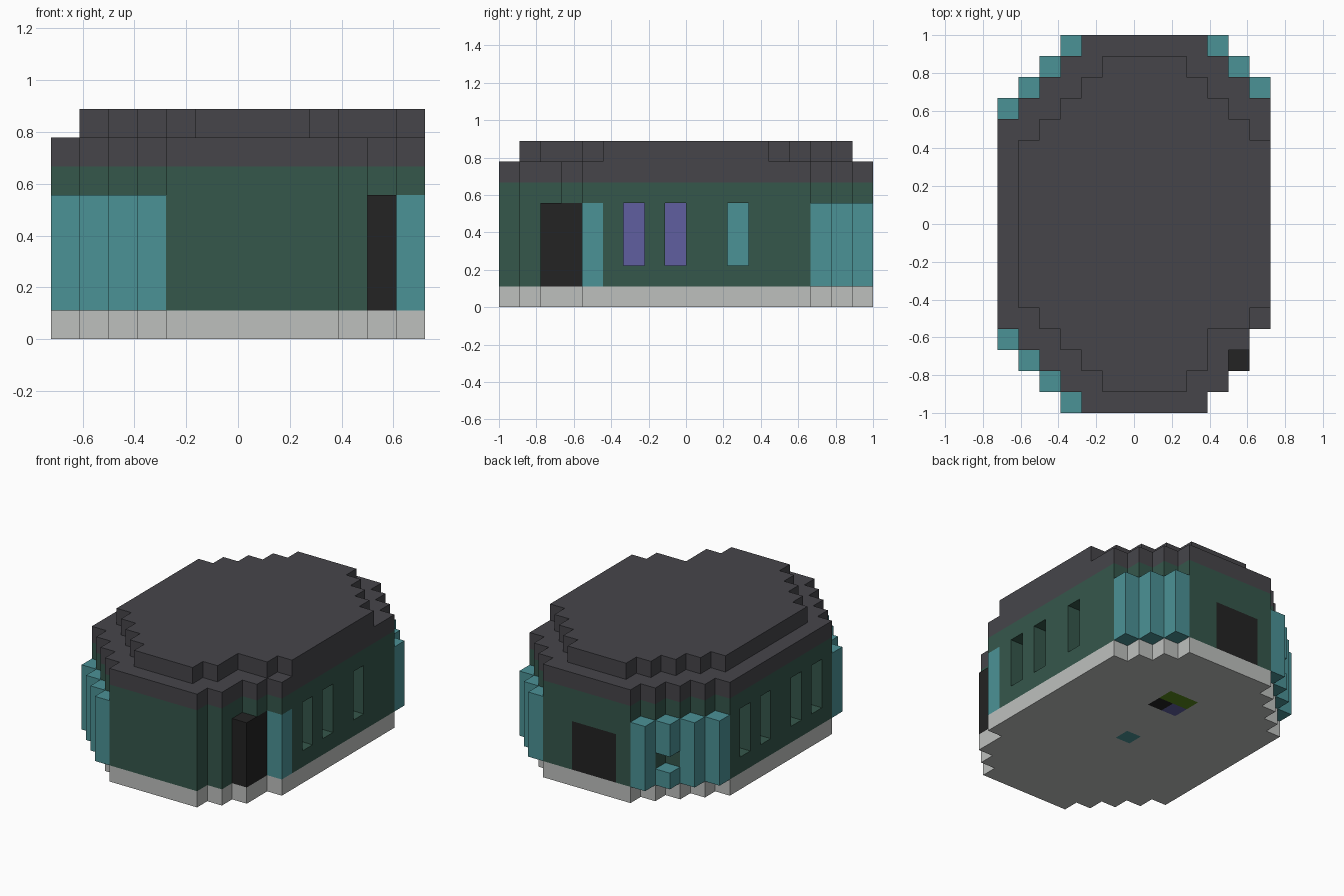
import bpy, bmesh
from mathutils import Vector

old = bpy.data.objects.get("Cube")
if old:
    bpy.data.objects.remove(old, do_unlink=True)

U = 2 / 18                      # block size
NX, NY = 13, 18                 # blocks across and along


def material(name, rgb):
    m = bpy.data.materials.new(name)
    m.use_nodes = True
    lin = [((c / 255 + 0.055) / 1.055) ** 2.4 for c in rgb] + [1]
    m.diffuse_color = lin
    m.node_tree.nodes["Principled BSDF"].inputs["Base Color"].default_value = lin
    return m


CHARCOAL = material("charcoal", (70, 69, 74))
GREEN = material("dark green", (53, 87, 75))
TEAL = material("teal", (75, 146, 150))
STONE = material("light grey", (190, 192, 190))
BLACK = material("black", (35, 35, 35))
PURPLE = material("purple", (96, 95, 160))
OLIVE = material("olive", (88, 135, 30))

parts = {}                      # name -> (material, set of cells)


def part(name, mat, cells):
    """Register a part, taking its cells away from earlier parts."""
    cells = set(cells)
    for _, other in parts.values():
        other -= cells
    parts[name] = (mat, cells)


def stack(plan, k0, k1):
    return {(i, j, k) for i, j in plan for k in range(k0, k1)}


# Floor plans with stepped corners
def left_edge(j):
    return max(0, 4 - j, j - 13)


def right_edge(j):
    if j < 4:
        return (10, 11, 11, 12)[j]
    return 13 - max(0, j - 14)


plan = {(i, j) for j in range(NY) for i in range(left_edge(j), right_edge(j))}
porch = (11, 2)
ring = {(i, j) for i, j in plan
        if any((i + a, j + b) not in plan for a in (-1, 0, 1) for b in (-1, 0, 1))}

# Base and floor inlays
part("base", STONE, stack(plan | {porch}, 0, 1))
part("floor_inlay_teal", TEAL, {(6, 8, 0)})
part("floor_inlay_purple", PURPLE, {(6, 12, 0)})
part("floor_inlay_black", BLACK, {(7, 12, 0)})
part("floor_inlay_olive", OLIVE, {(6, 13, 0), (7, 13, 0)})

# Hollow walls with window openings on both long sides
openings = stack([(12, j) for j in (6, 8, 11)] + [(0, j) for j in (5, 7, 10, 12)], 2, 5)
part("walls", GREEN, stack(ring, 1, 6) - openings)

# Inner screens seen through the windows
part("purple_screen", PURPLE, stack([(6, j) for j in (6, 7, 8)], 1, 5))
part("teal_screen", TEAL, stack([(6, j) for j in (10, 11, 12)], 1, 5))

# Doors
part("corner_door", BLACK, stack([porch, (11, 3)], 1, 5))
part("back_door", BLACK, stack([(i, 17) for i in (5, 6, 7)], 1, 4))

# Corner pillars; one has a gap in it
part("front_right_pillars", TEAL, stack([(3 - j, j) for j in range(4)], 1, 5))
part("back_right_pillars", TEAL,
     stack([(j - 14, j) for j in range(14, 18)], 1, 5) - {(2, 16, 2)})
part("back_left_pillars", TEAL, stack([(27 - j, j) for j in range(15, 18)], 1, 5))
part("door_post", TEAL, stack([(12, 4)], 1, 5))

# Two-step roof
part("roof_lower", CHARCOAL, stack(plan, 6, 7))


def cap_end(j):
    if j < 5:
        return (9, 10, 10, 12)[j - 1]
    return min(13, 25 - j)


cap = {(i, j) for j in range(1, 17)
       for i in range(max(1, 6 - j, j - 11), cap_end(j))}
part("roof_upper", CHARCOAL, stack(cap, 7, 8))

# Turn each part into a mesh of its exposed faces
solid = set().union(*(cells for _, cells in parts.values()))


def build(name, mat, cells):
    bm = bmesh.new()
    verts = {}

    def vert(p):
        if p not in verts:
            verts[p] = bm.verts.new(((p[0] - NX / 2) * U, (p[1] - NY / 2) * U, p[2] * U))
        return verts[p]

    for cell in sorted(cells):
        for axis in range(3):
            for side in (0, 1):
                near = list(cell)
                near[axis] += 2 * side - 1
                if tuple(near) in solid:
                    continue
                b, c = (axis + 1) % 3, (axis + 2) % 3
                loop = []
                for u, v in ((0, 0), (1, 0), (1, 1), (0, 1)):
                    p = list(cell)
                    p[axis] += side
                    p[b] += u
                    p[c] += v
                    loop.append(vert(tuple(p)))
                bm.faces.new(loop if side else loop[::-1])
    bmesh.ops.dissolve_limit(bm, angle_limit=0.01, verts=bm.verts[:], edges=bm.edges[:])
    mesh = bpy.data.meshes.new(name)
    bm.to_mesh(mesh)
    bm.free()
    mesh.materials.append(mat)
    bpy.context.scene.collection.objects.link(bpy.data.objects.new(name, mesh))


for name, (mat, cells) in parts.items():
    build(name, mat, cells)
